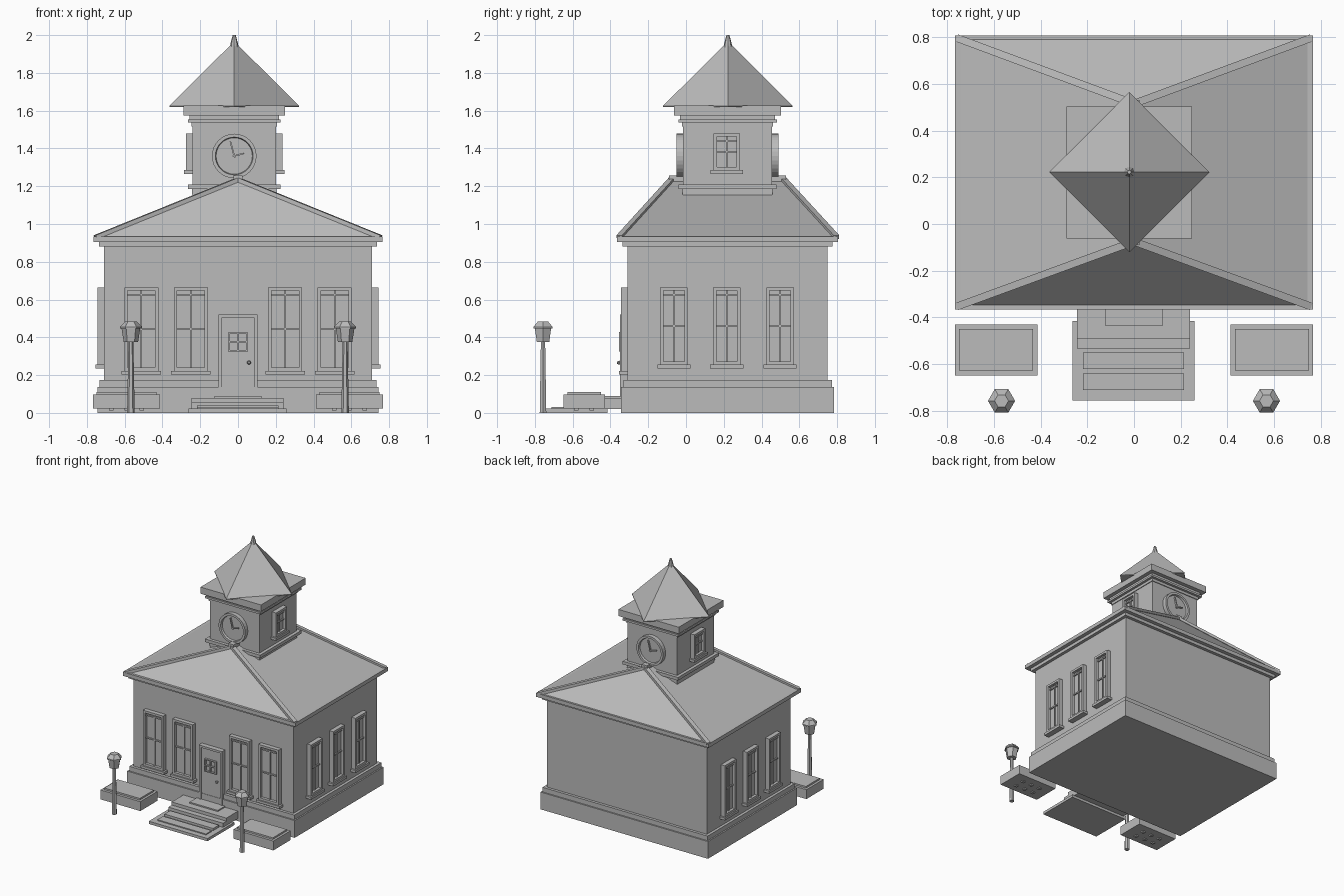
import bpy, bmesh, math
from mathutils import Matrix, Vector

cube = bpy.data.objects.get("Cube")
if cube:
    bpy.data.objects.remove(cube, do_unlink=True)

stone = bpy.data.materials.new("plain_grey")
stone.use_nodes = True
GREY = (0.5, 0.5, 0.5, 1)
stone.diffuse_color = GREY
stone.node_tree.nodes["Principled BSDF"].inputs["Base Color"].default_value = GREY


def finish(name, bm, frame=None):
    """Turn a bmesh into a named object, optionally placed by a frame matrix."""
    if frame:
        bm.transform(frame)
    bmesh.ops.recalc_face_normals(bm, faces=bm.faces)
    mesh = bpy.data.meshes.new(name)
    bm.to_mesh(mesh)
    bm.free()
    mesh.materials.append(stone)
    obj = bpy.data.objects.new(name, mesh)
    bpy.context.collection.objects.link(obj)
    return obj


def add_box(bm, x, y, z):
    size = Vector((x[1] - x[0], y[1] - y[0], z[1] - z[0]))
    mid = Vector((x[0] + x[1], y[0] + y[1], z[0] + z[1])) / 2
    bmesh.ops.create_cube(bm, size=1, matrix=Matrix.Translation(mid) @ Matrix.Diagonal((*size, 1)))


def box(name, x, y, z, frame=None):
    bm = bmesh.new()
    add_box(bm, x, y, z)
    return finish(name, bm, frame)


def lathe(name, centre, profile, sides, turn=0.0, frame=None):
    """Stack of polygon rings given as (radius, height) pairs."""
    bm = bmesh.new()
    rings = []
    for r, z in profile:
        ring = []
        for i in range(sides):
            a = turn + math.tau * i / sides
            ring.append(bm.verts.new((centre[0] + r * math.cos(a), centre[1] + r * math.sin(a), z)))
        rings.append(ring)
    for low, high in zip(rings, rings[1:]):
        for i in range(sides):
            j = (i + 1) % sides
            bm.faces.new((low[i], low[j], high[j], high[i]))
    bm.faces.new(rings[0])
    bm.faces.new(rings[-1])
    return finish(name, bm, frame)


def beam(name, a, b, width, height):
    """Straight bar from a to b."""
    a, b = Vector(a), Vector(b)
    d = (b - a).normalized()
    side = d.cross(Vector((0, 0, 1))).normalized()
    rot = Matrix((d, side, d.cross(side))).transposed().to_4x4()
    frame = Matrix.Translation((a + b) / 2) @ rot
    half = (b - a).length / 2
    return box(name, (-half, half), (-width / 2, width / 2), (-height / 2, height / 2), frame)


def wall_frame(x, y, angle):
    """Local frame on a wall: x along it, z up, -y pointing outward."""
    return Matrix.Translation((x, y, 0)) @ Matrix.Rotation(angle, 4, 'Z')


FRONT, RIGHT, LEFT, BACK = 0, -math.pi / 2, math.pi / 2, math.pi


def window(name, frame, half, z0, z1, sill=0.02):
    bm = bmesh.new()
    rim, mid = 0.018, (z0 + z1) / 2
    for s in (-1, 1):
        xs = sorted((s * half, s * (half - rim)))
        add_box(bm, xs, (-0.035, 0), (z0, z1))
    add_box(bm, (-half, half), (-0.035, 0), (z1 - rim, z1))
    add_box(bm, (-half, half), (-0.035, 0), (z0, z0 + rim))
    add_box(bm, (-half - 0.015, half + 0.015), (-0.045, 0), (z0 - sill, z0))
    # Glass, mullion and bars
    add_box(bm, (-half, half), (-0.012, 0), (z0, z1))
    add_box(bm, (-0.005, 0.005), (-0.02, 0), (z0, z1))
    for z in (mid, z1 - 2.2 * rim):
        add_box(bm, (-half, half), (-0.022, 0), (z - 0.005, z + 0.005))
    finish(name, bm, frame)


def tiers(name, x, y, rows):
    """Stacked blocks grown outward from a footprint: (growth, bottom, top)."""
    bm = bmesh.new()
    for g, z0, z1 in rows:
        add_box(bm, (x[0] - g, x[1] + g), (y[0] - g, y[1] + g), (z0, z1))
    finish(name, bm)


# Main building
HX, HY = (-0.71, 0.71), (-0.31, 0.75)
box("walls", HX, HY, (0.05, 0.9))
tiers("foundation", HX, HY, [(0.033, 0, 0.138), (0.022, 0.138, 0.175)])
tiers("eaves", HX, HY, [(0.025, 0.88, 0.905), (0.056, 0.905, 0.935)])

# Hipped roof
RX, RY0, RY1, RZ = 0.755, -0.352, 0.795, 0.93
F, B = (0, -0.075, 1.235), (0, 0.515, 1.235)
corners = [(-RX, RY0, RZ), (RX, RY0, RZ), (RX, RY1, RZ), (-RX, RY1, RZ)]
bm = bmesh.new()
v = [bm.verts.new(p) for p in corners + [F, B]]
for face in ((0, 1, 4), (1, 2, 5, 4), (2, 3, 5), (3, 0, 4, 5), (0, 3, 2, 1)):
    bm.faces.new([v[i] for i in face])
finish("hipped_roof", bm)
for i, c in enumerate(corners):
    beam(f"hip_cap_{i + 1}", c, F if i < 2 else B, 0.032, 0.022)
box("ridge_cap", (-0.024, 0.024), (-0.09, 0.53), (1.225, 1.258))

# Clock tower
TX, TY, CX, CY = (-0.24, 0.2), (-0.015, 0.455), -0.02, 0.222
box("tower_walls", TX, TY, (1.0, 1.6))
tiers("tower_base_trim", TX, TY, [(0.003, 1.155, 1.185), (0.025, 1.185, 1.21)])
tiers("tower_cornice", TX, TY, [(0.006, 1.515, 1.537), (0.026, 1.537, 1.553),
                                (0.016, 1.553, 1.575), (0.048, 1.575, 1.628)])
lathe("spire", (CX, CY), [(0.343, 1.62), (0.343, 1.626), (0.012, 1.955)], 4)
lathe("finial", (CX, CY), [(0.024, 1.93), (0.02, 1.955), (0.008, 2.0)], 8)

# Clock faces front and back
for side, y, angle in (("front", TY[0], FRONT), ("back", TY[1], BACK)):
    wall = wall_frame(CX, y, angle)
    dial = wall @ Matrix.Translation((0, 0, 1.36)) @ Matrix.Rotation(math.pi / 2, 4, 'X')
    lathe(f"clock_{side}", (0, 0), [(0.118, -0.01), (0.118, 0.034), (0.1, 0.034), (0.096, 0.018)],
          32, frame=dial)
    for hand, length, turn in (("minute", 0.08, 105), ("hour", 0.055, 15)):
        box(f"{hand}_hand_{side}", (-0.008, length), (-0.004, 0.004), (0.016, 0.03),
            dial @ Matrix.Rotation(math.radians(turn), 4, 'Z'))

# Windows
for i, x in enumerate((-0.512, -0.25, 0.25, 0.512)):
    window(f"front_window_{i + 1}", wall_frame(x, HY[0], FRONT), 0.09, 0.222, 0.665)
for side, x, tx, angle in (("right", HX[0], TX[0], RIGHT), ("left", HX[1], TX[1], LEFT)):
    for i, y in enumerate((-0.064, 0.216, 0.498)):
        window(f"{side}_window_{i + 1}", wall_frame(x, y, angle), 0.073, 0.255, 0.665)
    window(f"tower_{side}_window", wall_frame(tx, 0.216, angle), 0.07, 1.285, 1.48)

# Door
Y = HY[0]
for name, s, top in (("door_jamb_right", -1, 0.505), ("door_jamb_left", 1, 0.505)):
    box(name, sorted((s * 0.085, s * 0.103)), (Y - 0.04, Y), (0.08, top))
box("door_head", (-0.103, 0.103), (Y - 0.04, Y), (0.505, 0.522))
box("door", (-0.085, 0.085), (Y - 0.03, Y), (0.08, 0.505))
bm = bmesh.new()
for s in (-1, 0, 1):
    add_box(bm, (s * 0.047 - 0.005, s * 0.047 + 0.005), (Y - 0.045, Y), (0.325, 0.425))
    add_box(bm, (-0.05, 0.05), (Y - 0.045, Y), (0.372 + s * 0.047, 0.38 + s * 0.047))
finish("door_window", bm)
lathe("door_knob", (0, 0), [(0.006, 0.03), (0.011, 0.044), (0.006, 0.054)], 8,
      frame=wall_frame(0.058, Y, FRONT) @ Matrix.Translation((0, 0, 0.266)) @ Matrix.Rotation(math.pi / 2, 4, 'X'))

# Entrance steps
box("door_step", (-0.125, 0.125), (-0.435, -0.33), (0.07, 0.09))
box("landing", (-0.245, 0.24), (-0.49, -0.33), (0.02, 0.08))
box("upper_step", (-0.245, 0.24), (-0.533, -0.45), (0.015, 0.055))
box("lower_slab", (-0.263, 0.258), (-0.755, -0.415), (0, 0.022))
for i, y in enumerate((-0.585, -0.675)):
    box(f"tread_{i + 1}", (-0.218, 0.214), (y - 0.036, y + 0.036), (0.015, 0.04 - 0.01 * i))

# Planters and street lamps
for side, s in (("right", -1), ("left", 1)):
    cx = s * 0.59
    box(f"planter_{side}", (cx - 0.177, cx + 0.177), (-0.648, -0.43), (0.022, 0.097))
    box(f"planter_top_{side}", (cx - 0.158, cx + 0.158), (-0.627, -0.45), (0.09, 0.11))
    bm = bmesh.new()
    for dx in (-0.08, 0, 0.08):
        for y in (-0.58, -0.5):
            add_box(bm, (cx + dx - 0.012, cx + dx + 0.012), (y - 0.012, y + 0.012), (0.013, 0.03))
    finish(f"planter_feet_{side}", bm)
    lamp = (s * 0.567, -0.757)
    lathe(f"lamp_post_{side}", lamp, [(0.02, 0), (0.013, 0.38)], 6)
    lathe(f"lamp_head_{side}", lamp, [(0.038, 0.375), (0.05, 0.45)], 6)
    lathe(f"lamp_cap_{side}", lamp, [(0.058, 0.448), (0.058, 0.456), (0.03, 0.485)], 6)
